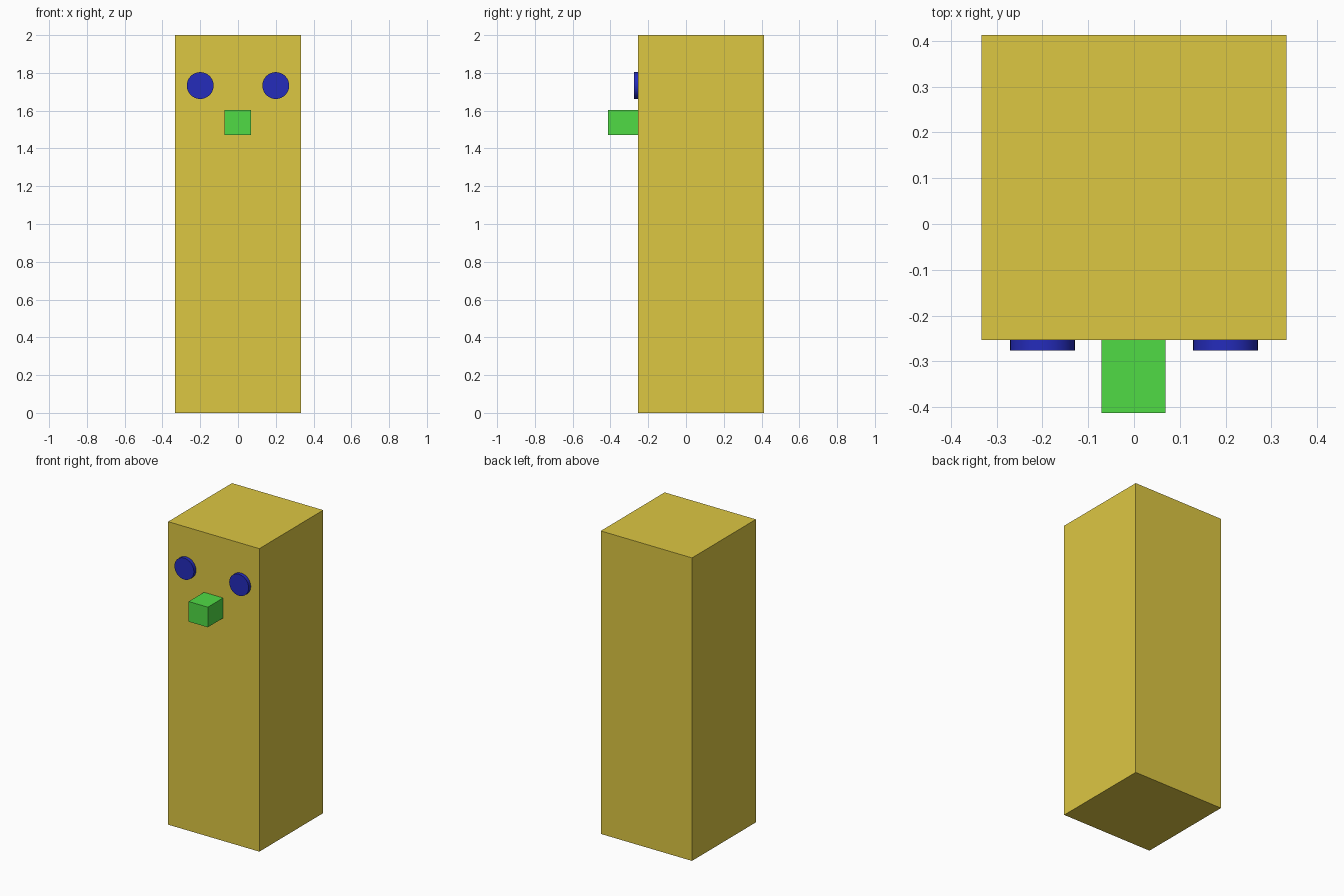
import bpy, math

if "Cube" in bpy.data.objects:
    bpy.data.objects.remove(bpy.data.objects["Cube"])


def paint(obj, name, rgb):
    mat = bpy.data.materials.get(name) or bpy.data.materials.new(name)
    mat.diffuse_color = (*rgb, 1)
    mat.use_nodes = True
    mat.node_tree.nodes["Principled BSDF"].inputs["Base Color"].default_value = mat.diffuse_color
    obj.data.materials.append(mat)


def box(name, lo, hi, mat, rgb):
    center = [(a + b) / 2 for a, b in zip(lo, hi)]
    bpy.ops.mesh.primitive_cube_add(size=1, location=center)
    obj = bpy.context.object
    obj.name = name
    obj.scale = [b - a for a, b in zip(lo, hi)]
    bpy.ops.object.transform_apply(location=False, rotation=False, scale=True)
    paint(obj, mat, rgb)


# Tall square body
box("body", (-0.333, -0.253, 0), (0.333, 0.413, 2), "yellow", (0.72, 0.57, 0.055))

# Block nose on the front face
box("nose", (-0.0715, -0.413, 1.471), (0.0685, -0.253, 1.604), "green", (0.08, 0.71, 0.06))

# Thin round eyes, slightly proud of the face
for side, x in (("left", -0.2), ("right", 0.2)):
    bpy.ops.mesh.primitive_cylinder_add(
        vertices=32, radius=0.071, depth=0.024,
        location=(x, -0.264, 1.733), rotation=(math.pi / 2, 0, 0))
    eye = bpy.context.object
    eye.name = side + "_eye"
    bpy.ops.object.shade_smooth_by_angle(angle=math.radians(30))
    paint(eye, "blue", (0.018, 0.025, 0.5))
